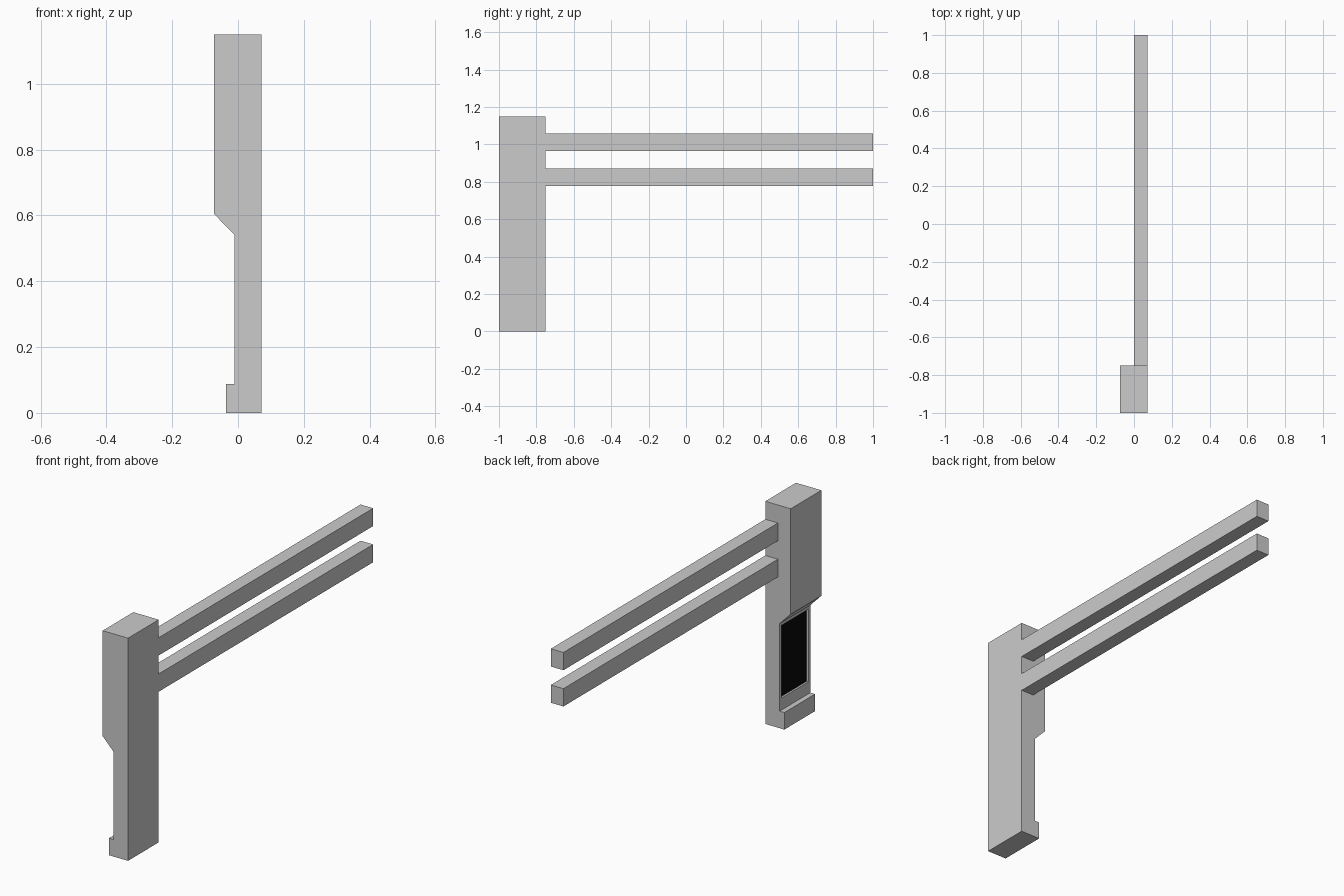
import bpy, bmesh
from mathutils import Vector

if "Cube" in bpy.data.objects:
    bpy.data.objects.remove(bpy.data.objects["Cube"])

Y0, Y1 = -1.0, -0.75
DEPTH = 0.01


def finish(name, bm):
    mesh = bpy.data.meshes.new(name)
    bmesh.ops.recalc_face_normals(bm, faces=bm.faces)
    bm.to_mesh(mesh)
    bm.free()
    obj = bpy.data.objects.new(name, mesh)
    bpy.context.collection.objects.link(obj)
    return obj


def box(name, lo, hi):
    bm = bmesh.new()
    bmesh.ops.create_cube(bm, size=1)
    lo, hi = Vector(lo), Vector(hi)
    bmesh.ops.scale(bm, vec=hi - lo, verts=bm.verts)
    bmesh.ops.translate(bm, vec=(lo + hi) / 2, verts=bm.verts)
    return finish(name, bm)


black = bpy.data.materials.new("black_panel")
black.diffuse_color = (0.003, 0.003, 0.003, 1)
black.use_nodes = True
black.node_tree.nodes["Principled BSDF"].inputs["Base Color"].default_value = black.diffuse_color
grey = bpy.data.materials.new("post_grey")
grey.diffuse_color = (0.8, 0.8, 0.8, 1)
grey.use_nodes = True
grey.node_tree.nodes["Principled BSDF"].inputs["Base Color"].default_value = grey.diffuse_color

# Post: side profile extruded along y
profile = [(-0.037, 0), (0.072, 0), (0.072, 1.15), (-0.073, 1.15),
           (-0.073, 0.605), (-0.01, 0.54), (-0.01, 0.088), (-0.037, 0.088)]
bm = bmesh.new()
end = bm.faces.new([bm.verts.new((x, Y0, z)) for x, z in profile])
ext = bmesh.ops.extrude_face_region(bm, geom=[end])
bmesh.ops.translate(bm, vec=(0, Y1 - Y0, 0),
                    verts=[g for g in ext["geom"] if isinstance(g, bmesh.types.BMVert)])
bmesh.ops.recalc_face_normals(bm, faces=bm.faces)

# Recessed black panel in the lower face of the post
panel = next(f for f in bm.faces if all(abs(v.co.x + 0.01) < 1e-4 for v in f.verts))
bmesh.ops.inset_region(bm, faces=[panel], thickness=0.021)
for v in panel.verts:
    if v.co.z < 0.3:
        v.co.z = 0.15
bmesh.ops.inset_region(bm, faces=[panel], thickness=0.0, depth=-DEPTH)
for v in panel.verts:
    v.co.x = -0.01 + DEPTH
panel.material_index = 1
post = finish("post", bm)
post.data.materials.append(grey)
post.data.materials.append(black)

# Two rails running back from the post
for name, z0, z1 in (("lower_rail", 0.778, 0.87), ("upper_rail", 0.965, 1.057)):
    rail = box(name, (0, Y1, z0), (0.072, 1, z1))
    rail.data.materials.append(grey)
